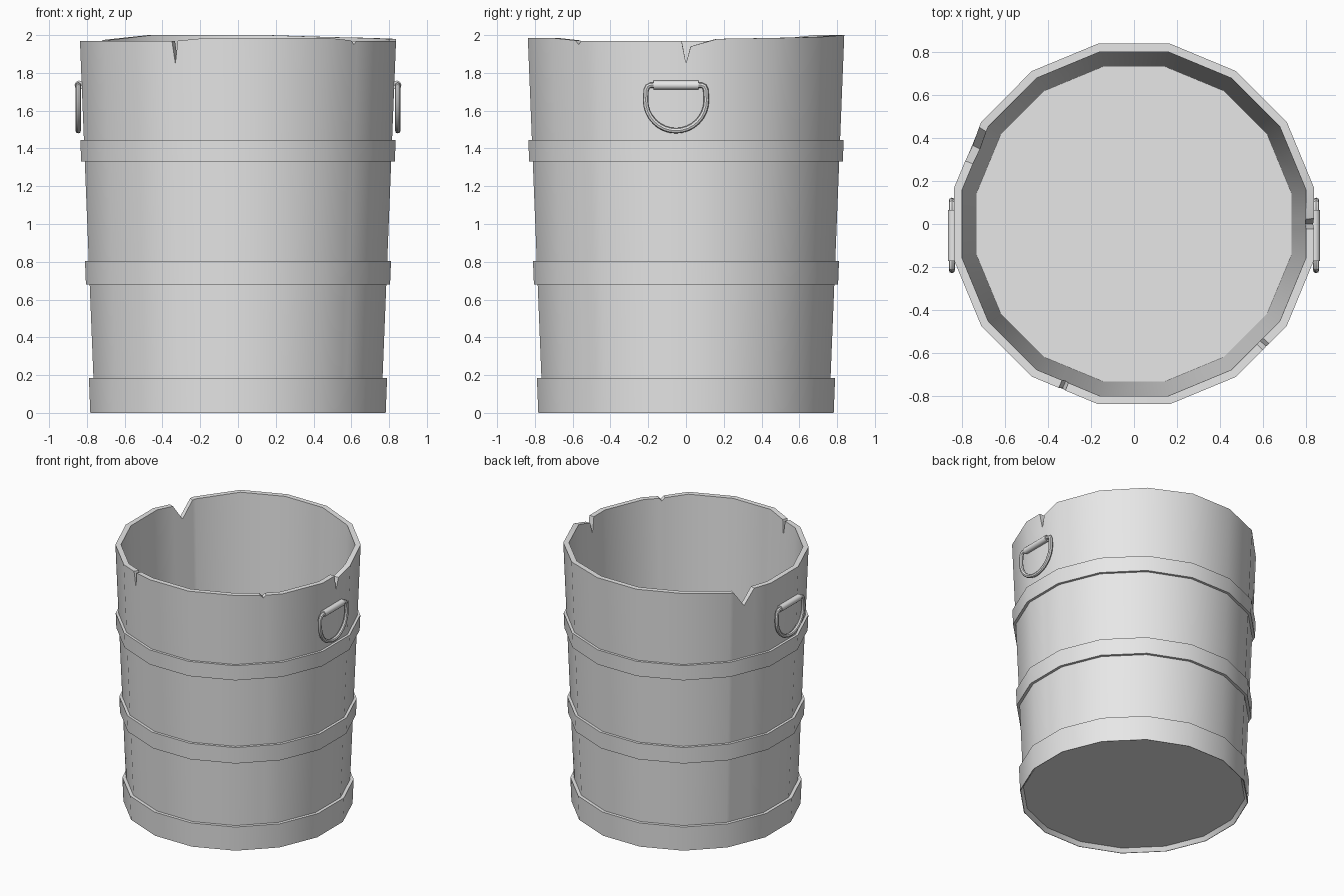
import bpy
import bmesh
from math import radians, degrees, cos, sin, pi

cube = bpy.data.objects.get("Cube")
if cube:
    bpy.data.objects.remove(cube, do_unlink=True)

SIDES = 16
STEP = 360 / SIDES

grey = bpy.data.materials.new("plain grey")
grey.use_nodes = True
grey.diffuse_color = (0.8, 0.8, 0.8, 1)
grey.node_tree.nodes["Principled BSDF"].inputs["Base Color"].default_value = (0.8, 0.8, 0.8, 1)


def on_polygon(apothem, angle, z):
    """Point on a 16-sided ring whose flats face the axes."""
    off = (angle + STEP / 2) % STEP - STEP / 2
    r = apothem / cos(radians(off))
    return (r * cos(radians(angle)), r * sin(radians(angle)), z)


def finish(obj):
    obj.data.materials.clear()
    obj.data.materials.append(grey)
    bpy.ops.object.select_all(action="DESELECT")
    obj.select_set(True)
    bpy.context.view_layer.objects.active = obj
    bpy.ops.object.shade_smooth_by_angle(angle=radians(30))


def lathe(name, columns, cap_ends=False):
    """Skin a loop of columns, each a list of points; optionally cap both ends."""
    bm = bmesh.new()
    cols = [[bm.verts.new(p) for p in col] for col in columns]
    for a, b in zip(cols, cols[1:] + cols[:1]):
        for i in range(len(a) - 1):
            bm.faces.new((a[i], b[i], b[i + 1], a[i + 1]))
    if cap_ends:
        bm.faces.new([c[0] for c in reversed(cols)])
        bm.faces.new([c[-1] for c in cols])
    bmesh.ops.recalc_face_normals(bm, faces=bm.faces)
    mesh = bpy.data.meshes.new(name)
    bm.to_mesh(mesh)
    bm.free()
    obj = bpy.data.objects.new(name, mesh)
    bpy.context.collection.objects.link(obj)
    finish(obj)
    return obj


def outer(z):
    return 0.758 + 0.04 * z


def inner(z):
    return 0.728 + 0.0358 * z


# Uneven rim: corner heights, then chips as (angle, height)
corners = [1.98, 1.985, 1.99, 2.0, 2.0, 2.0, 1.975, 1.97,
           1.97, 1.97, 1.97, 1.985, 1.985, 1.985, 1.97, 1.97]
rim = [(STEP * (i + 0.5), z) for i, z in enumerate(corners)]
rim += [(0, 1.85), (1.7, 1.94), (358.4, 1.97)]
rim += [(148, 1.972), (154, 1.85), (159.5, 1.965)]
rim += [(245.3, 1.97), (246.5, 1.85), (247.6, 1.97)]
rim += [(315.6, 1.972), (317.2, 1.95), (318.5, 1.97)]
rim.sort()

# Tapered tub with a wall, a raised underside and an inner floor
BASE, FLOOR = 0.03, 0.09
lathe("tub", [[on_polygon(outer(BASE), a, BASE), on_polygon(outer(z), a, z),
               on_polygon(inner(z), a, z), on_polygon(inner(FLOOR), a, FLOOR)]
              for a, z in rim], cap_ends=True)

# Three hoops around the tub
for name, low, high, bulge in (("bottom_hoop", 0, 0.185, 0.024),
                               ("middle_hoop", 0.68, 0.805, 0.02),
                               ("upper_hoop", 1.33, 1.445, 0.019)):
    profile = [(outer(high) - 0.005, high), (outer(high) + bulge, high),
               (outer(low) + bulge, low)]
    if low > 0:
        profile.append((outer(low) - 0.005, low))
    else:
        profile += [(outer(low) + bulge - 0.004, low), (outer(BASE), BASE)]
    lathe(name, [[on_polygon(r, STEP * (i + 0.5), z) for r, z in profile]
                 for i in range(SIDES)])

# Ring handles: a D-shaped loop hanging from a thicker bar
MID_Y, ARC_Z, RADIUS, BAR_Z = -0.053, 1.655, 0.161, 1.735
half = [(0.11, BAR_Z), (0.135, BAR_Z), (0.15, 1.728), (0.158, 1.71)]
arc = [(RADIUS * cos(-pi * i / 16), ARC_Z + RADIUS * sin(-pi * i / 16)) for i in range(17)]
path = half + arc + [(-y, z) for y, z in reversed(half)]

for side, label in ((1, "left"), (-1, "right")):
    curve = bpy.data.curves.new(label + "_ring", "CURVE")
    curve.dimensions = "3D"
    curve.bevel_depth = 0.0145
    curve.bevel_resolution = 2
    spline = curve.splines.new("POLY")
    spline.points.add(len(path) - 1)
    for point, (y, z) in zip(spline.points, path):
        point.co = (side * 0.846, MID_Y + y, z, 1)
    ring = bpy.data.objects.new(label + "_ring", curve)
    bpy.context.collection.objects.link(ring)
    bpy.ops.object.select_all(action="DESELECT")
    ring.select_set(True)
    bpy.context.view_layer.objects.active = ring
    bpy.ops.object.convert(target="MESH")
    finish(bpy.context.object)

    bpy.ops.mesh.primitive_cylinder_add(vertices=12, radius=0.024, depth=0.236,
                                        location=(side * 0.841, MID_Y, BAR_Z),
                                        rotation=(radians(90), 0, 0))
    bar = bpy.context.object
    bar.name = label + "_ring_bar"
    finish(bar)
